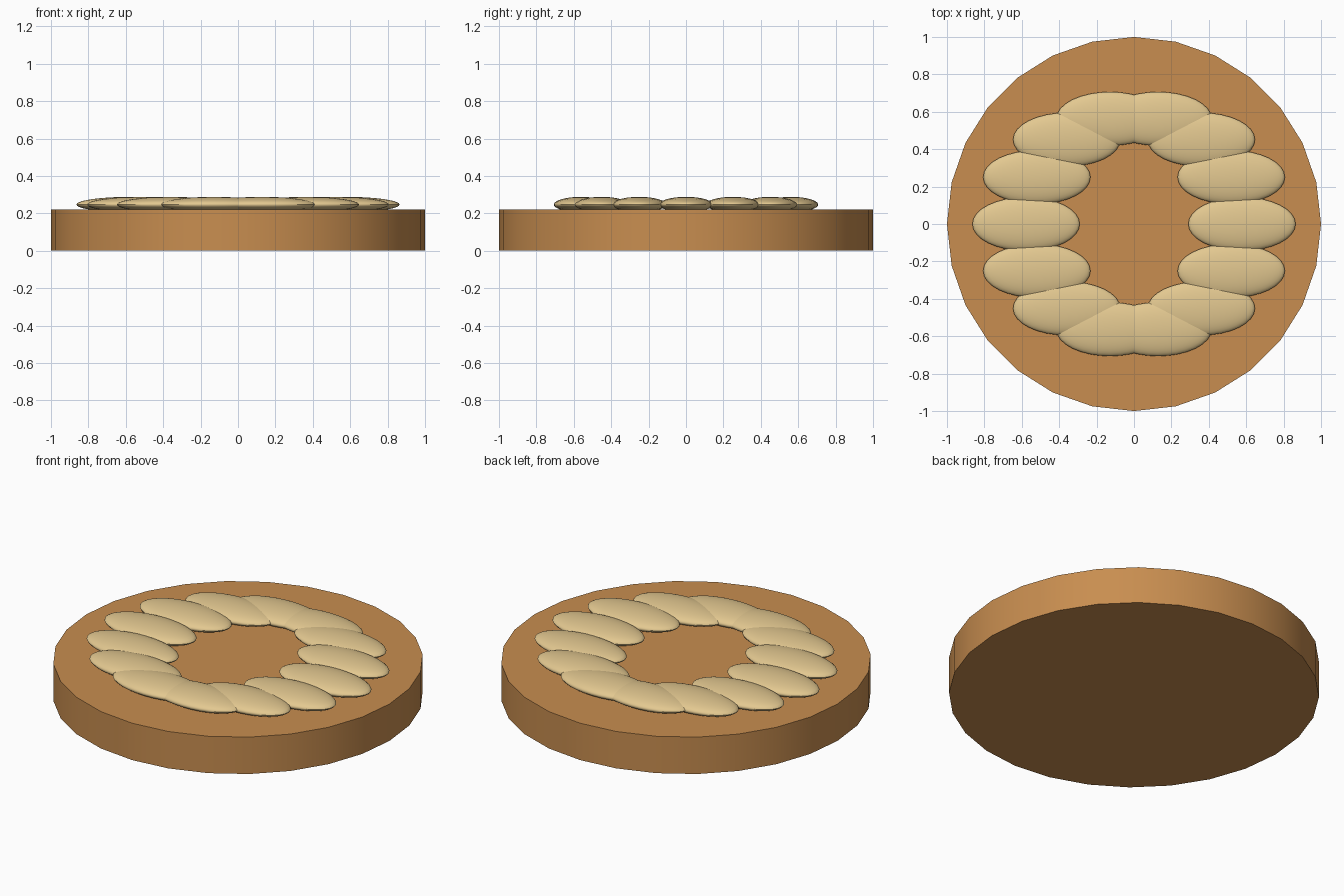
import bpy
import math

if "Cube" in bpy.data.objects:
    bpy.data.objects.remove(bpy.data.objects["Cube"])


def make_material(name, color):
    mat = bpy.data.materials.new(name)
    mat.diffuse_color = (*color, 1.0)
    mat.use_nodes = True
    mat.node_tree.nodes["Principled BSDF"].inputs["Base Color"].default_value = mat.diffuse_color
    return mat


def finish(obj, name, mat):
    obj.name = name
    obj.data.materials.append(mat)
    bpy.ops.object.shade_smooth_by_angle(angle=math.radians(35))


crust_brown = make_material("crust_brown", (0.58, 0.27, 0.08))
almond_cream = make_material("almond_cream", (0.77, 0.58, 0.28))

SIDES = 28
HEIGHT = 0.22

# Round base slab
bpy.ops.mesh.primitive_cylinder_add(vertices=SIDES, radius=1, depth=HEIGHT,
                                    location=(0, 0, HEIGHT / 2))
finish(bpy.context.object, "base_disc", crust_brown)

# Ring of flattened ovals, all with their long axis along x
COUNT = 14
RING = 0.577
for i in range(COUNT):
    a = 2 * math.pi * i / COUNT
    bpy.ops.mesh.primitive_uv_sphere_add(
        segments=32, ring_count=20, radius=1,
        location=(RING * math.cos(a), RING * math.sin(a), 0.247))
    oval = bpy.context.object
    oval.scale = (0.287, 0.144, 0.041)
    bpy.ops.object.transform_apply(location=False, rotation=False, scale=True)
    finish(oval, f"topping_oval_{i + 1}", almond_cream)
    # the flattened rims stay fully smooth
    bpy.ops.object.shade_smooth()
